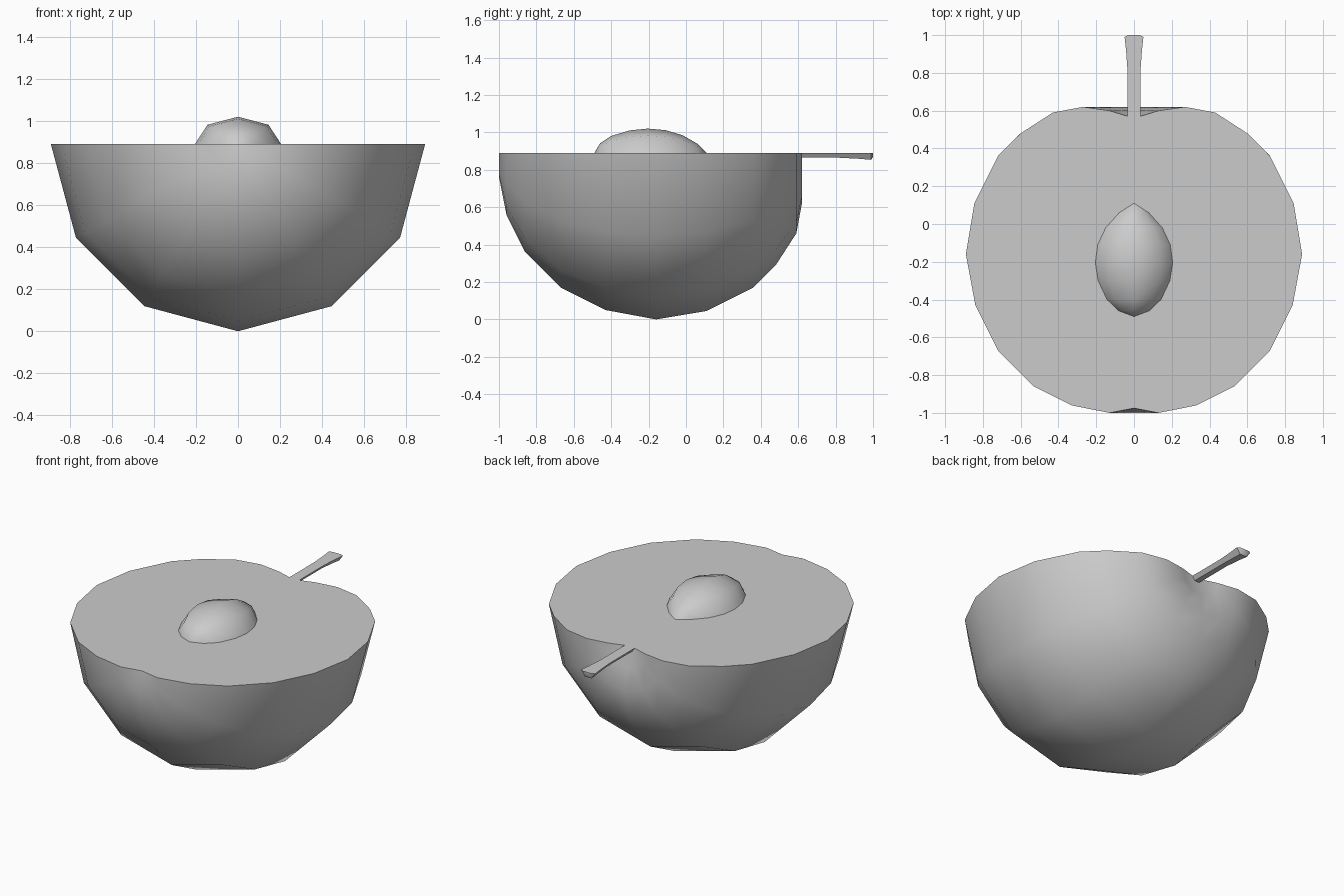
import bpy, bmesh, math

if "Cube" in bpy.data.objects:
    bpy.data.objects.remove(bpy.data.objects["Cube"])

CUT = 0.89  # height of the flat cut face


def half_lathe(name, profile, segs, zscale, capped, angle):
    """Revolve (y, radius) points half a turn about the y axis at the cut height."""
    bm = bmesh.new()
    rows = []
    for y, r in profile:
        if r == 0:
            v = bm.verts.new((0, y, CUT))
            rows.append([v] * (segs + 1))
        else:
            rows.append([bm.verts.new((r * math.cos(math.pi * i / segs), y,
                                       CUT + zscale * r * math.sin(math.pi * i / segs)))
                         for i in range(segs + 1)])
    for a, b in zip(rows, rows[1:]):
        for i in range(segs):
            quad = list(dict.fromkeys((a[i], b[i], b[i + 1], a[i + 1])))
            bm.faces.new(quad)
    if capped:  # flat cut face
        ring = [r[0] for r in rows] + [r[-1] for r in reversed(rows)]
        bm.faces.new(list(dict.fromkeys(ring)))
    bmesh.ops.recalc_face_normals(bm, faces=bm.faces[:])
    if not capped and sum(f.normal.z for f in bm.faces) * zscale < 0:
        bmesh.ops.reverse_faces(bm, faces=bm.faces[:])
    me = bpy.data.meshes.new(name)
    bm.to_mesh(me)
    bm.free()
    ob = bpy.data.objects.new(name, me)
    bpy.context.collection.objects.link(ob)
    bpy.ops.object.select_all(action='DESELECT')
    ob.select_set(True)
    bpy.context.view_layer.objects.active = ob
    bpy.ops.object.shade_smooth_by_angle(angle=math.radians(angle))
    return ob


# Fruit half, dimpled at both ends
half_lathe("fruit_half", [
    (-0.975, 0), (-1.0, 0.13), (-0.96, 0.33), (-0.86, 0.53), (-0.67, 0.72),
    (-0.43, 0.84), (-0.16, 0.89), (0.11, 0.845), (0.36, 0.72), (0.48, 0.60),
    (0.59, 0.43), (0.62, 0.27), (0.60, 0.13), (0.56, 0)], 6, -1, True, 60)

# Stone standing proud of the cut face
half_lathe("stone", [
    (0.11, 0), (0.06, 0.078), (-0.02, 0.15), (-0.11, 0.192), (-0.205, 0.205),
    (-0.30, 0.19), (-0.40, 0.143), (-0.46, 0.08), (-0.49, 0)], 4, 0.635, False, 60)

# Stem, cut in half and flaring to its tip
half_lathe("stem", [
    (0.55, 0), (0.55, 0.035), (0.82, 0.035), (0.92, 0.042), (0.99, 0.05),
    (1.0, 0.03), (1.0, 0)], 3, -0.85, True, 40)
